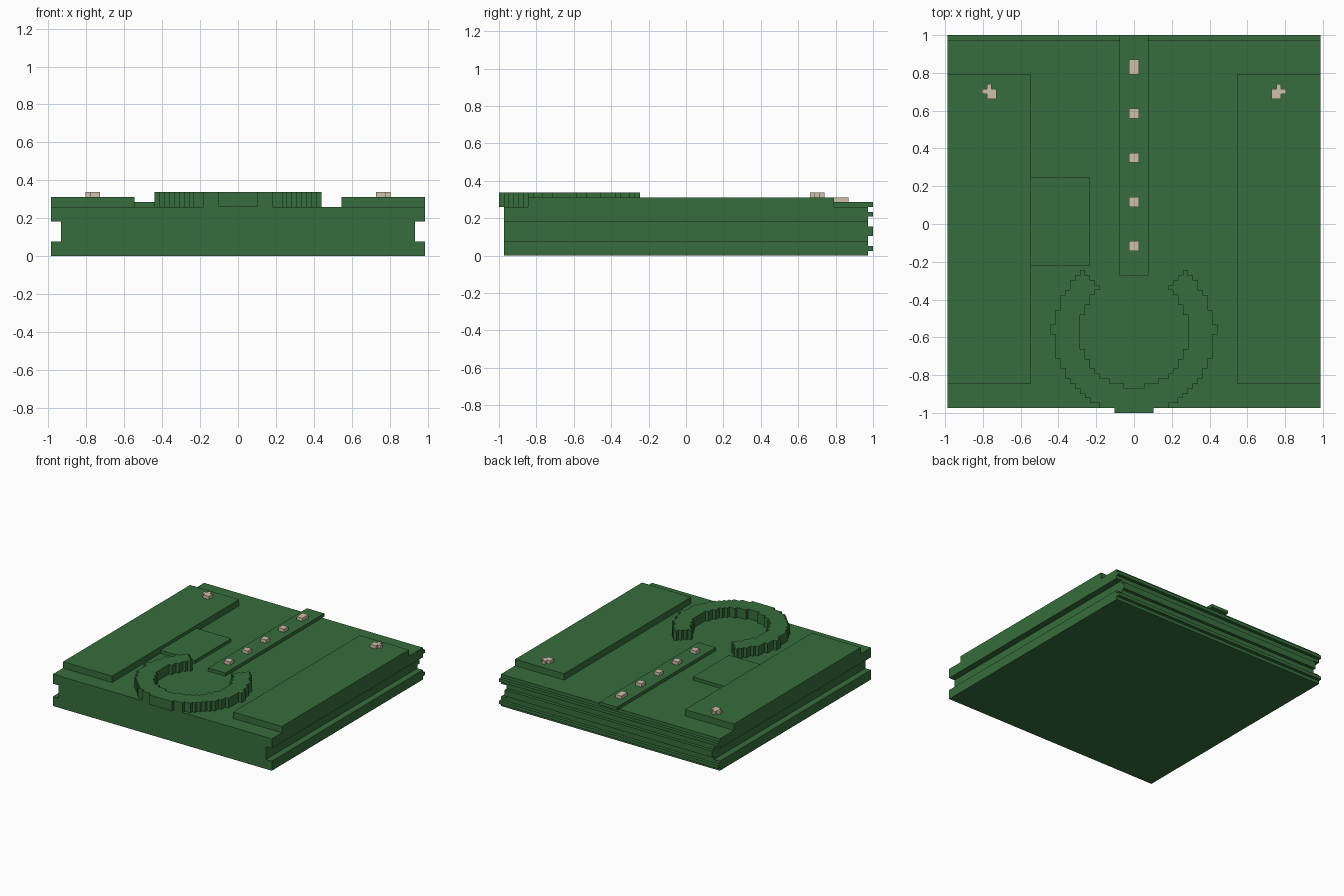
import bpy, bmesh

if "Cube" in bpy.data.objects:
    bpy.data.objects.remove(bpy.data.objects["Cube"])

U = 2 / 77  # grid unit: every size below is a whole or half number of units


def material(name, rgb):
    m = bpy.data.materials.new(name)
    m.diffuse_color = (*rgb, 1)
    m.use_nodes = True
    m.node_tree.nodes["Principled BSDF"].inputs["Base Color"].default_value = m.diffuse_color
    return m


GREEN = material("green", (0.037, 0.155, 0.045))
TAN = material("tan", (0.62, 0.53, 0.40))


def prism(name, outline, lo, hi, mat, axis="z"):
    """Extrude a 2D outline along z (outline in x, y) or y (outline in x, z)."""
    bm = bmesh.new()
    place = (lambda a, b, h: (a * U, b * U, h * U)) if axis == "z" else \
            (lambda a, b, h: (a * U, h * U, b * U))
    face = bm.faces.new([bm.verts.new(place(a, b, lo)) for a, b in outline])
    new = bmesh.ops.extrude_face_region(bm, geom=[face])["geom"]
    shift = place(0, 0, hi - lo)
    bmesh.ops.translate(bm, vec=shift, verts=[v for v in new if isinstance(v, bmesh.types.BMVert)])
    bmesh.ops.recalc_face_normals(bm, faces=bm.faces)
    me = bpy.data.meshes.new(name)
    bm.to_mesh(me)
    bm.free()
    me.materials.append(mat)
    ob = bpy.data.objects.new(name, me)
    bpy.context.collection.objects.link(ob)
    return ob


def box(name, x0, x1, y0, y1, z0, z1, mat=GREEN):
    return prism(name, [(x0, y0), (x1, y0), (x1, y1), (x0, y1)], z0, z1, mat)


# Base slab with a groove along each side
half = [(38, 0), (38, 3), (36, 3), (36, 7), (38, 7), (38, 10)]
prism("base", half + [(-x, z) for x, z in reversed(half)], -37.5, 37.5, GREEN, "y")

# Horizontal ridges on the back
for name, w, z0, z1 in (("lower", 38, 1, 2), ("middle", 36, 4, 6), ("upper", 38, 8, 9)):
    box(name + "_back_ridge", -w, w, 37.5, 38.5, z0, z1)

# Raised side pads, each with a small stepped stud
for side, s in (("left", -1), ("right", 1)):
    x0, x1 = sorted((21 * s, 38 * s))
    box(side + "_pad", x0, x1, -32.5, 30.5, 10, 12)
    stud = [(28, 25.5), (30, 25.5), (30, 26.5), (31, 26.5), (31, 27.5), (30, 27.5),
            (30, 28.5), (29, 28.5), (29, 27.5), (28, 27.5)]
    prism(side + "_pad_stud", [(x * s, y) for x, y in stud], 12, 13, TAN)

# Low plate next to the left pad
box("low_plate", -21, -9, -8.5, 9.5, 10, 11)

# Centre strip with a row of studs
box("centre_strip", -3, 3, -10.5, 38.5, 10, 11)
for i, (y0, y1) in enumerate([(-5.5, -3.5), (3.5, 5.5), (12.5, 14.5), (21.5, 23.5), (30.5, 33.5)]):
    box(f"strip_stud_{i + 1}", -1, 1, y0, y1, 11, 12, TAN)

# Open stepped ring: half-widths of the outer and inner edge, row by row from the back
OUTER = [11, 12, 13, 13, 14] + [15] * 3 + [16] * 3 + [17] * 2 + [16] * 5 + \
        [15, 15, 14, 14, 13, 12, 11, 10, 9, 7, 4]
INNER = [10, 9, 8, 7, 8, 9, 9, 10, 10] + [11] * 7 + [10, 10, 9, 9, 8, 7, 5, 2]


def stepped(widths):
    """Corner points of a staircase edge, skipping straight runs."""
    pts, top = [], -9.5
    for i, w in enumerate(widths):
        if i == 0 or widths[i - 1] != w:
            pts.append((w, top - i))
        if i == len(widths) - 1 or widths[i + 1] != w:
            pts.append((w, top - i - 1))
    return pts


outer, inner = stepped(OUTER), stepped(INNER)
ring = outer + [(-x, y) for x, y in reversed(outer)] + [(-x, y) for x, y in inner] + inner[::-1]
prism("open_ring", ring, 10, 13, GREEN)
